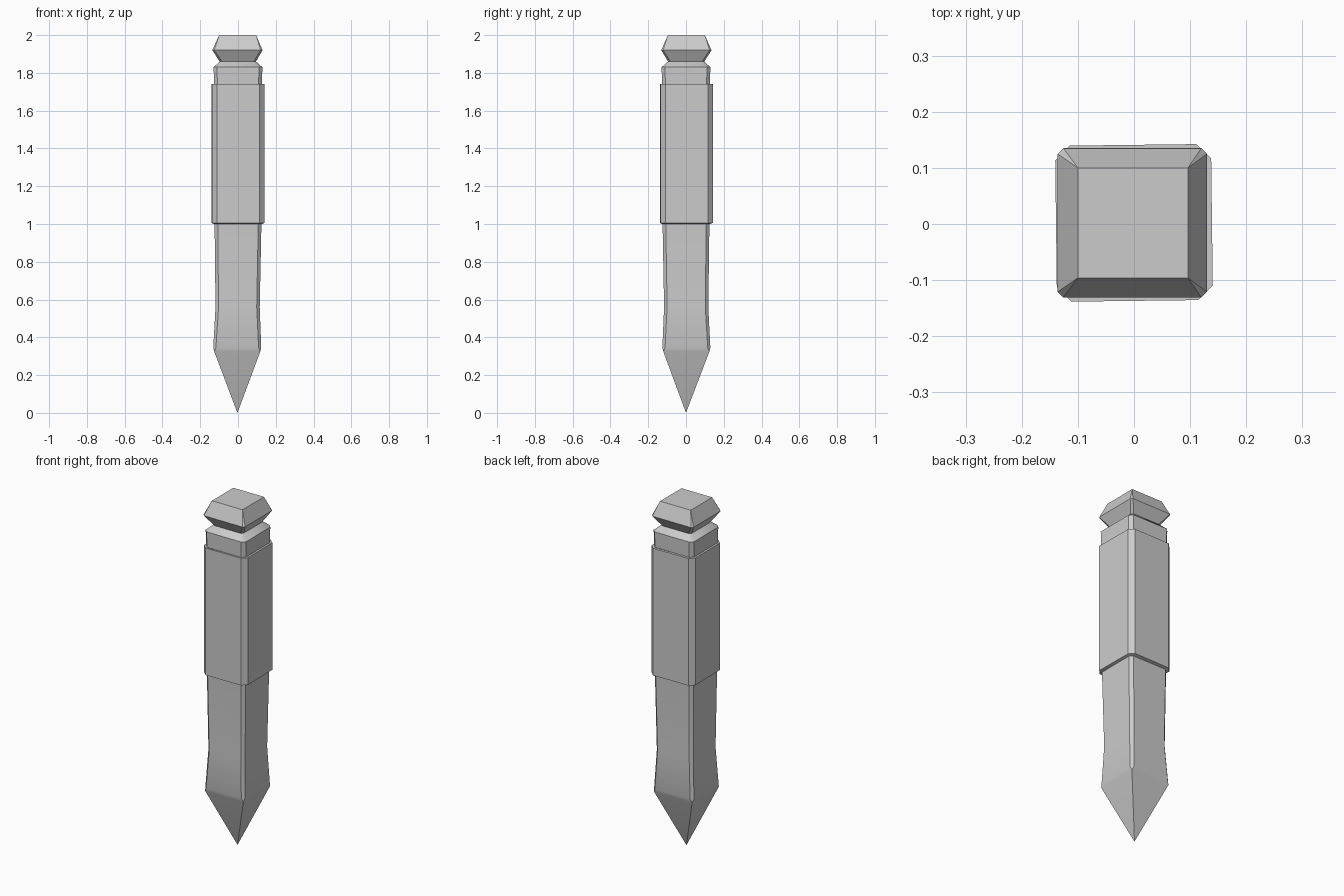
import bpy, bmesh
from math import cos, sin, radians

if "Cube" in bpy.data.objects:
    bpy.data.objects.remove(bpy.data.objects["Cube"])


def loft(name, rings, cap_top=False, twist=0.0):
    """Stack chamfered squares given as (z, half width, chamfer, centre x, centre y)."""
    bm = bmesh.new()
    ct, st = cos(radians(twist)), sin(radians(twist))
    loops = []
    for z, h, c, cx, cy in rings:
        k = h - c
        outline = [(h, -k), (h, k), (k, h), (-k, h), (-h, k), (-h, -k), (-k, -h), (k, -h)]
        loops.append([bm.verts.new((x * ct - y * st + cx, x * st + y * ct + cy, z))
                      for x, y in outline])
    for a, b in zip(loops, loops[1:]):
        for i in range(8):
            j = (i + 1) % 8
            bm.faces.new((a[i], a[j], b[j], b[i]))
    if cap_top:
        bm.faces.new(loops[-1])
    # collapse zero chamfers and the point
    bmesh.ops.remove_doubles(bm, verts=bm.verts, dist=0.0005)
    mesh = bpy.data.meshes.new(name)
    bm.to_mesh(mesh)
    bm.free()
    obj = bpy.data.objects.new(name, mesh)
    bpy.context.collection.objects.link(obj)
    bpy.ops.object.select_all(action='DESELECT')
    obj.select_set(True)
    bpy.context.view_layer.objects.active = obj
    bpy.ops.object.shade_smooth_by_angle(angle=radians(30))
    return obj


# pointed lower stake, slightly waisted
loft("pointed_stake", [
    (0.0, 0.0, 0.0, -0.003, 0.0),
    (0.325, 0.122, 0.0, -0.004, 0.002),
    (0.345, 0.127, 0.014, -0.004, 0.002),
    (0.56, 0.117, 0.016, -0.002, 0.001),
    (1.0, 0.124, 0.017, 0.0, 0.0),
])

# thicker grip section with a small ledge at each end
loft("grip", [
    (1.0, 0.124, 0.017, 0.0, 0.0),
    (1.005, 0.139, 0.026, 0.0, 0.002),
    (1.74, 0.139, 0.026, 0.0, 0.002),
    (1.74, 0.127, 0.018, 0.0, 0.0),
], twist=0.7)

# collar, notched neck and bevelled head
loft("collar_and_head", [
    (1.74, 0.127, 0.018, 0.0, 0.0),
    (1.83, 0.129, 0.018, 0.0, 0.0),
    (1.86, 0.096, 0.012, -0.001, 0.001),
    (1.92, 0.133, 0.010, -0.003, 0.002),
    (2.0, 0.098, 0.0, -0.002, 0.002),
], cap_top=True)
